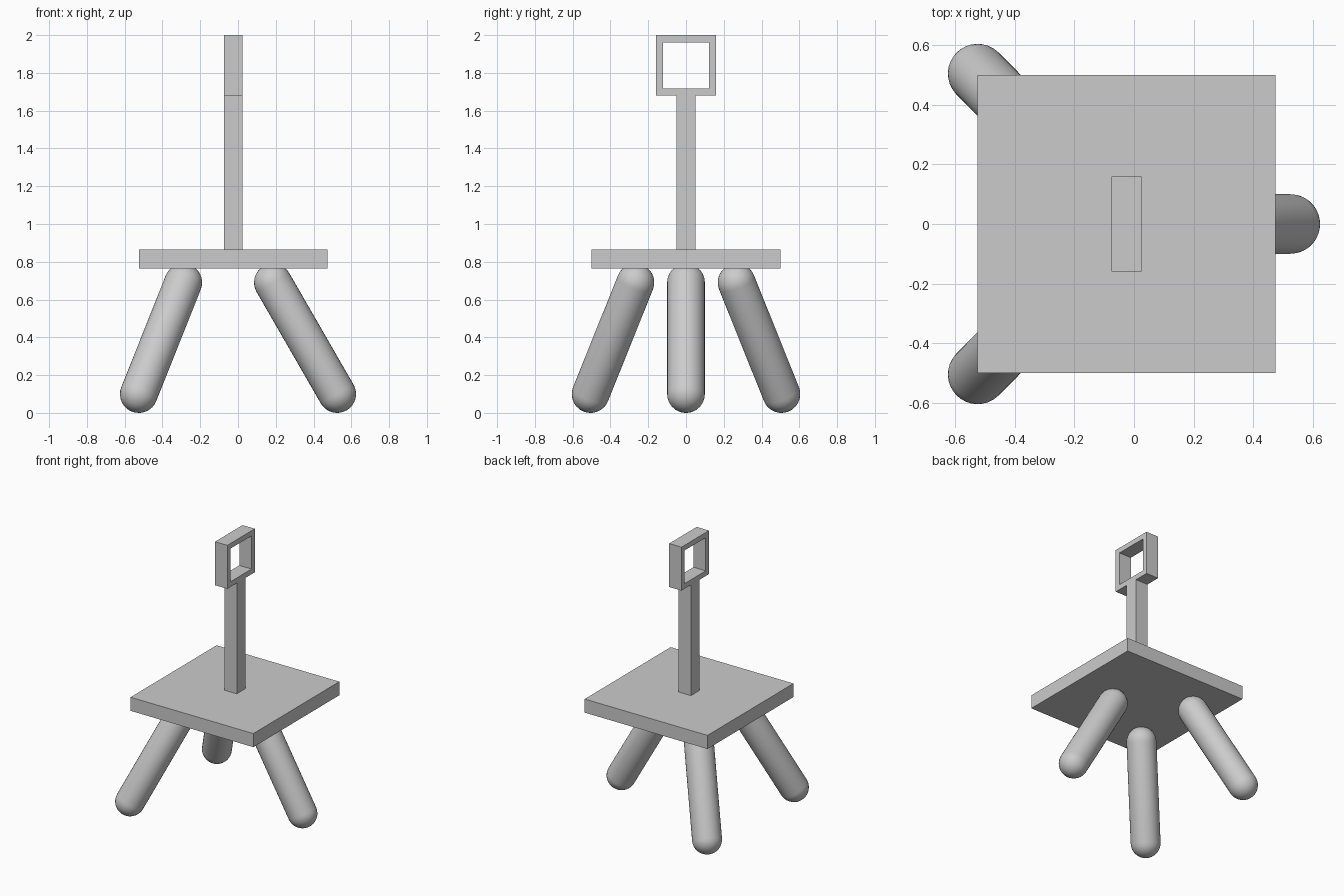
import bpy
import bmesh
import math
from mathutils import Matrix, Vector

cube = bpy.data.objects.get("Cube")
if cube:
    bpy.data.objects.remove(cube, do_unlink=True)

grey = bpy.data.materials.new("light grey")
grey.use_nodes = True
grey.diffuse_color = (0.6, 0.6, 0.6, 1)
grey.node_tree.nodes["Principled BSDF"].inputs["Base Color"].default_value = (0.6, 0.6, 0.6, 1)

CENTRE_X = -0.025  # seat and backrest axis
SEAT_TOP = 0.865


def add_object(name, bm):
    bmesh.ops.recalc_face_normals(bm, faces=bm.faces)
    mesh = bpy.data.meshes.new(name)
    bm.to_mesh(mesh)
    bm.free()
    mesh.materials.append(grey)
    obj = bpy.data.objects.new(name, mesh)
    bpy.context.collection.objects.link(obj)
    return obj


def box(name, size, z_bottom):
    bm = bmesh.new()
    centre = Matrix.Translation((CENTRE_X, 0, z_bottom + size[2] / 2))
    bmesh.ops.create_cube(bm, size=1, matrix=centre @ Matrix.Diagonal((*size, 1)))
    return add_object(name, bm)


def capsule(name, foot, top, radius):
    """Round-ended leg: a sphere whose upper half is moved up the leg axis."""
    foot, top = Vector(foot), Vector(top)
    axis = top - foot
    bm = bmesh.new()
    bmesh.ops.create_uvsphere(bm, u_segments=32, v_segments=16, radius=radius)
    # split at the equator so that both halves keep a full rim
    rim = [e for e in bm.edges if all(abs(v.co.z) < 1e-5 for v in e.verts)]
    upper = [f for f in bm.faces if f.calc_center_median().z > 0]
    bmesh.ops.split_edges(bm, edges=rim)
    bmesh.ops.translate(bm, verts=list({v for f in upper for v in f.verts}),
                        vec=(0, 0, axis.length))
    bmesh.ops.bridge_loops(bm, edges=[e for e in bm.edges if e.is_boundary])
    turn = axis.to_track_quat("Z", "Y").to_matrix().to_4x4()
    bm.transform(Matrix.Translation(foot) @ turn)
    for f in bm.faces:
        f.smooth = True
    return add_object(name, bm)


# Seat and upright post
box("seat", (1.0, 1.0, 0.1), SEAT_TOP - 0.1)
box("back_post", (0.1, 0.1, 1.68 - SEAT_TOP), SEAT_TOP)

# Square open head frame: two nested squares, filled between and extruded
bm = bmesh.new()
corners = [(-1, -1), (1, -1), (1, 1), (-1, 1)]
rings = [[bm.verts.new((CENTRE_X - 0.05, half * y, 1.84 + half * z)) for y, z in corners]
         for half in (0.16, 0.122)]
outer, inner = rings
faces = [bm.faces.new((outer[i], outer[(i + 1) % 4], inner[(i + 1) % 4], inner[i]))
         for i in range(4)]
result = bmesh.ops.extrude_face_region(bm, geom=faces, use_keep_orig=True)
bmesh.ops.translate(bm, vec=(0.1, 0, 0),
                    verts=[g for g in result["geom"] if isinstance(g, bmesh.types.BMVert)])
add_object("head_frame", bm)

# Three splayed legs
capsule("left_leg", (0.525, 0, 0.1), (0.185, 0, 0.69), 0.1)
for name, side in (("right_front_leg", -1), ("right_back_leg", 1)):
    capsule(name, (-0.525, 0.505 * side, 0.1), (-0.29, 0.268 * side, 0.69), 0.1)
